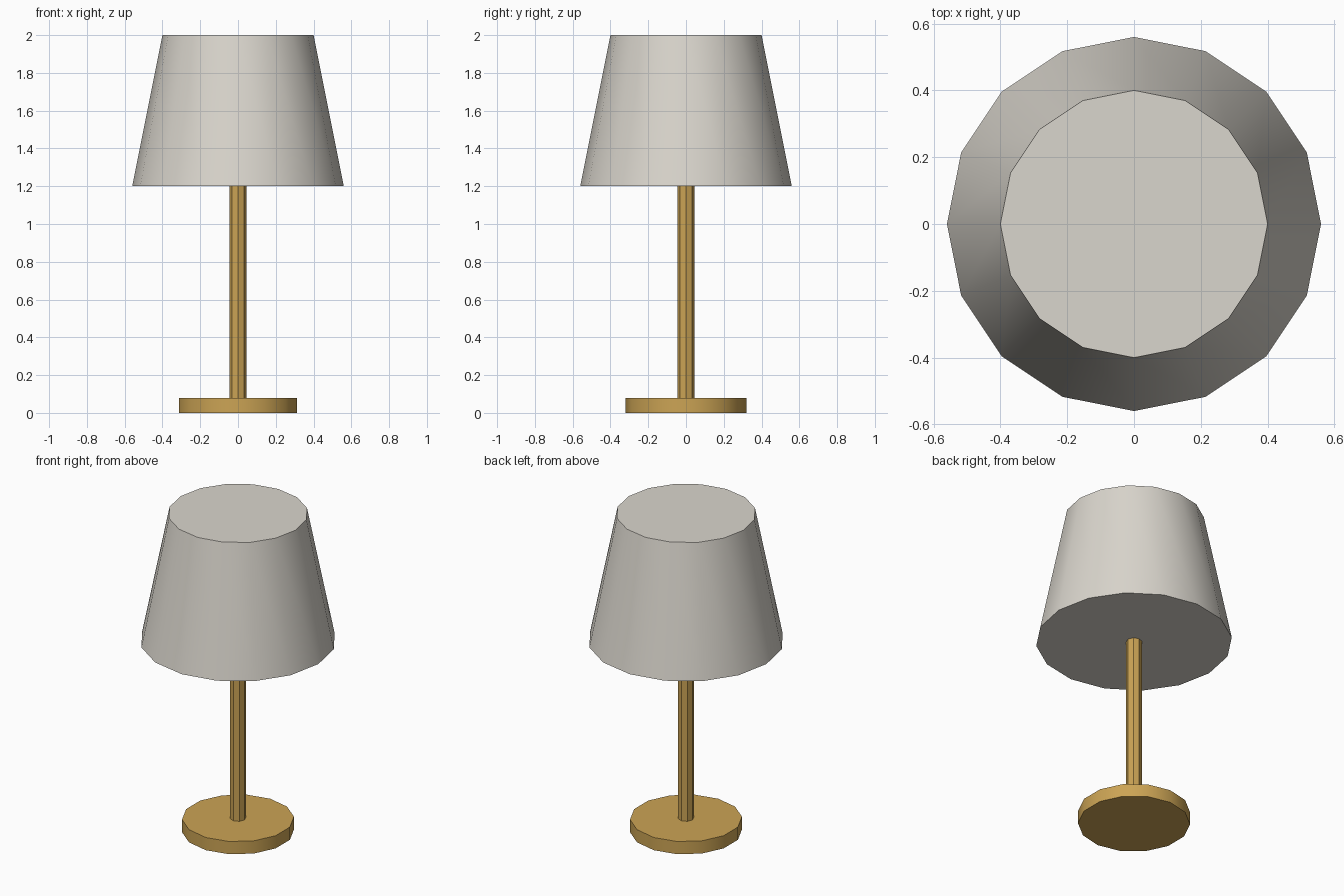
import bpy
import math

cube = bpy.data.objects.get("Cube")
if cube:
    bpy.data.objects.remove(cube, do_unlink=True)


def make_material(name, rgb):
    mat = bpy.data.materials.new(name)
    mat.use_nodes = True
    color = (*rgb, 1.0)
    mat.diffuse_color = color
    mat.node_tree.nodes["Principled BSDF"].inputs["Base Color"].default_value = color
    return mat


def tapered_part(name, sides, bottom_radius, top_radius, z_low, z_high, mat):
    """Closed round part standing between two heights, a corner on the y axis."""
    bpy.ops.mesh.primitive_cone_add(
        vertices=sides, radius1=bottom_radius, radius2=top_radius,
        depth=z_high - z_low, location=(0, 0, (z_low + z_high) / 2))
    part = bpy.context.object
    part.name = part.data.name = name
    part.data.materials.append(mat)
    bpy.ops.object.shade_smooth_by_angle(angle=math.radians(30))
    return part


brass = make_material("brass", (0.60, 0.37, 0.09))
fabric = make_material("pale fabric", (0.70, 0.67, 0.61))

# Foot disc, thin stem and closed tapered shade
tapered_part("base", 14, 0.32, 0.32, 0.0, 0.08, brass)
tapered_part("stem", 8, 0.045, 0.045, 0.08, 1.2, brass)
tapered_part("shade", 16, 0.56, 0.40, 1.2, 2.0, fabric)
